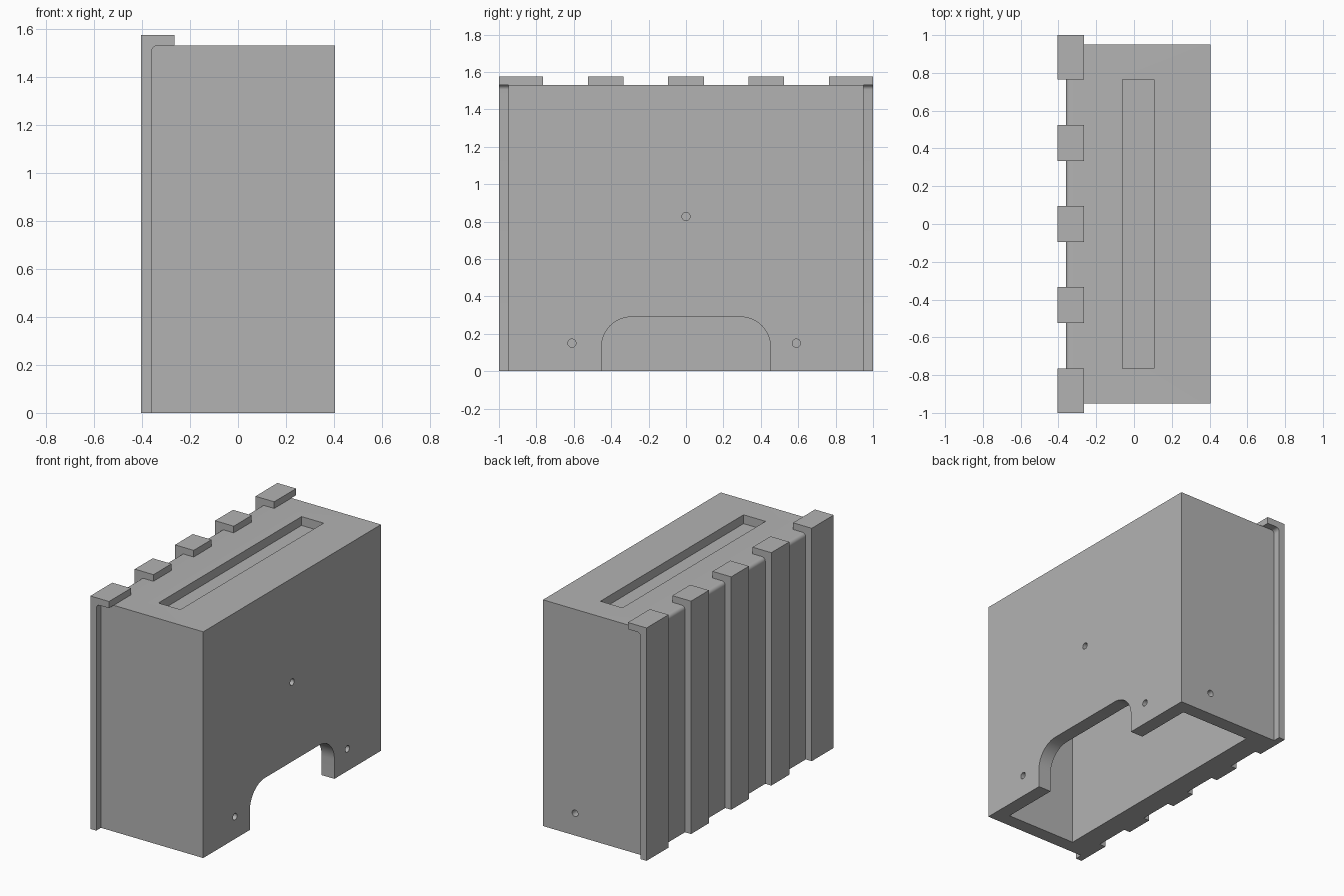
import bpy, bmesh, math
from mathutils import Vector

cube = bpy.data.objects.get("Cube")
if cube:
    bpy.data.objects.remove(cube, do_unlink=True)

# Key dimensions
BACK, FRONT = -0.36, 0.405      # body extent along x
HALF = 0.95                     # body half length along y
TOP = 1.53
LIP = 0.045                     # rib thickness
WALL = 0.095
THICK = 0.15                    # rib side wall and roof
ROUND = 0.025

grey = bpy.data.materials.new("plain_grey")
grey.use_nodes = True
colour = (0.45, 0.45, 0.45, 1)
grey.diffuse_color = colour
grey.node_tree.nodes["Principled BSDF"].inputs["Base Color"].default_value = colour


def extrude(name, points, vector):
    """Solid made by sweeping a closed planar outline along a vector."""
    bm = bmesh.new()
    face = bm.faces.new([bm.verts.new(p) for p in points])
    new = bmesh.ops.extrude_face_region(bm, geom=[face])["geom"]
    verts = [g for g in new if isinstance(g, bmesh.types.BMVert)]
    bmesh.ops.translate(bm, verts=verts, vec=Vector(vector))
    bmesh.ops.recalc_face_normals(bm, faces=bm.faces)
    mesh = bpy.data.meshes.new(name)
    bm.to_mesh(mesh)
    bm.free()
    mesh.materials.append(grey)
    obj = bpy.data.objects.new(name, mesh)
    bpy.context.collection.objects.link(obj)
    return obj


def arc(cx, cy, radius, start, end, steps):
    angles = [math.radians(start + (end - start) * i / steps) for i in range(steps + 1)]
    return [(cx + radius * math.cos(a), cy + radius * math.sin(a)) for a in angles]


def box(name, x0, x1, y0, y1, z0, z1):
    return extrude(name, [(x0, y0, z0), (x1, y0, z0), (x1, y1, z0), (x0, y1, z0)], (0, 0, z1 - z0))


def cut(target, cutter):
    cutter.hide_render = True
    mod = target.modifiers.new("cut", 'BOOLEAN')
    mod.operation = 'DIFFERENCE'
    mod.solver = 'EXACT'
    mod.object = cutter
    bpy.context.view_layer.objects.active = target
    bpy.ops.object.modifier_apply(modifier=mod.name)
    bpy.data.objects.remove(cutter, do_unlink=True)


def smooth(obj):
    bpy.ops.object.select_all(action='DESELECT')
    obj.select_set(True)
    bpy.context.view_layer.objects.active = obj
    bpy.ops.object.shade_smooth_by_angle(angle=math.radians(30))


# Body with one rounded upper edge under the ribs
corner = arc(BACK + ROUND, TOP - ROUND, ROUND, 180, 90, 6)
outline = [(BACK, 0)] + corner + [(FRONT, TOP), (FRONT, 0)]
body = extrude("body_shell", [(x, -HALF, z) for x, z in outline], (0, 2 * HALF, 0))

# Hollow inside, open at the bottom
inner = HALF - WALL
cut(body, box("cavity_cutter", BACK + THICK, FRONT - WALL, -inner, inner, -0.1, TOP - THICK))

# Long shallow slot in the top
cut(body, box("slot_cutter", -0.06, 0.105, -0.765, 0.765, TOP - 0.06, TOP + 0.1))

# Round-cornered opening at the foot of one long wall
w, h, r = 0.452, 0.29, 0.16
opening = ([(w, -0.1)] + arc(w - r, h - r, r, 0, 90, 12)
           + arc(r - w, h - r, r, 90, 180, 12) + [(-w, -0.1)])
cut(body, extrude("opening_cutter", [(0.2, y, z) for y, z in opening], (0.4, 0, 0)))

# Screw holes: three in the long wall, one in the end wall
for y, z in ((0, 0.827), (-0.61, 0.15), (0.59, 0.15)):
    ring = arc(y, z, 0.022, 0, 345, 23)
    cut(body, extrude("hole_cutter", [(0.25, a, b) for a, b in ring], (0.3, 0, 0)))
ring = arc(0.165, 0.15, 0.022, 0, 345, 23)
cut(body, extrude("hole_cutter", [(a, 0.8, b) for a, b in ring], (0, 0.3, 0)))
smooth(body)

# Hooked ribs over the back and top edge, the end ones reaching past the body
rib_outline = ([(BACK - LIP, 0), (BACK, 0)] + corner
               + [(-0.265, TOP), (-0.265, TOP + LIP), (BACK - LIP, TOP + LIP)])
ribs = ((-1, -0.765), (-0.525, -0.333), (-0.095, 0.095), (0.333, 0.525), (0.765, 1))
for number, (y0, y1) in enumerate(ribs, 1):
    rib = extrude(f"hooked_rib_{number}", [(x, y0, z) for x, z in rib_outline], (0, y1 - y0, 0))
    smooth(rib)
